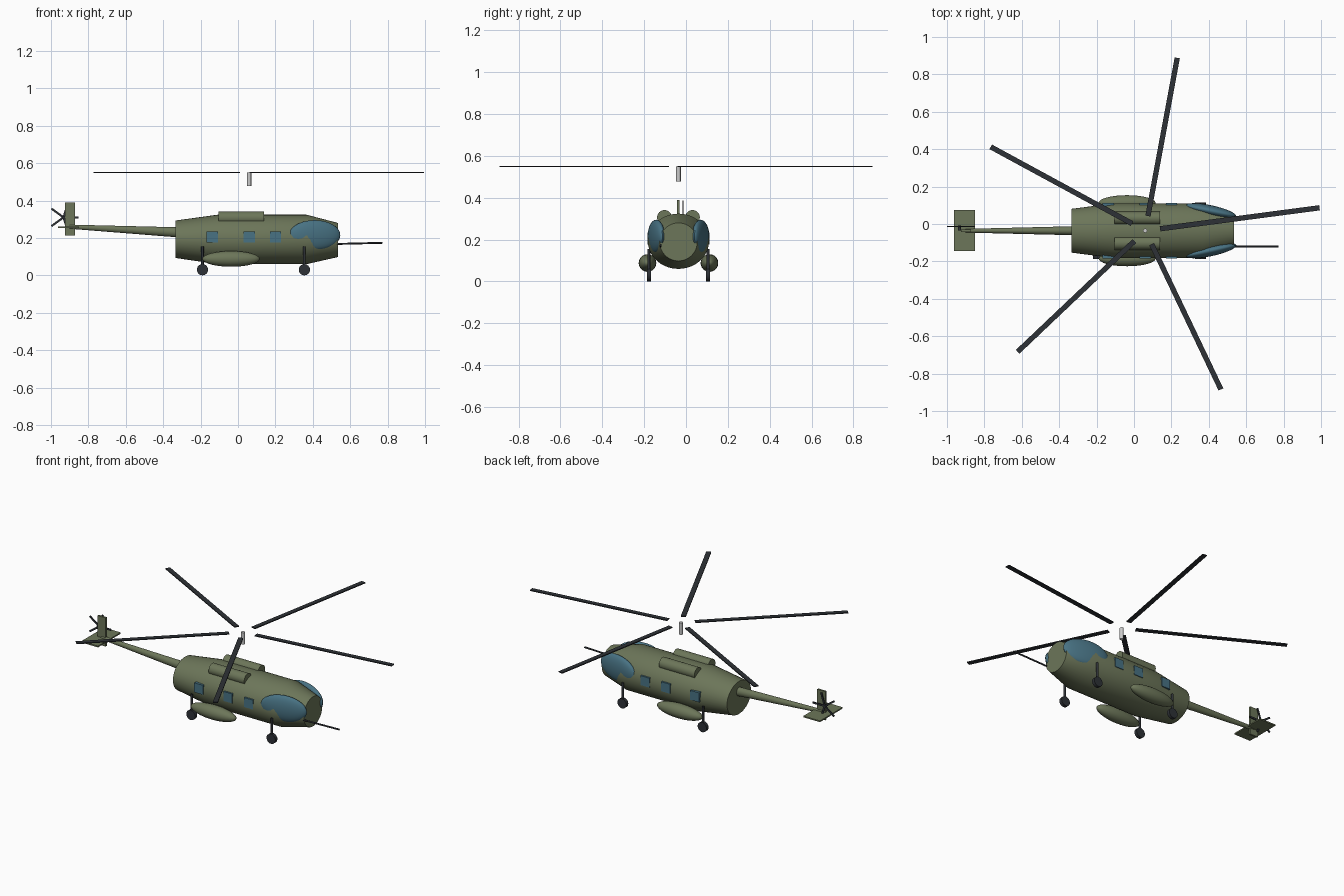
import bpy, bmesh
from math import sin, cos, pi, radians
from mathutils import Matrix, Vector

if "Cube" in bpy.data.objects:
    bpy.data.objects.remove(bpy.data.objects["Cube"])

YC = -0.036  # centre line of the airframe


def mat(name, rgb):
    m = bpy.data.materials.new(name)
    m.diffuse_color = (*rgb, 1)
    m.use_nodes = True
    m.node_tree.nodes["Principled BSDF"].inputs["Base Color"].default_value = m.diffuse_color
    return m


GREEN = mat("green_paint", (0.15, 0.18, 0.10))
GLASS = mat("blue_glass", (0.065, 0.17, 0.23))
DARK = mat("dark_metal", (0.027, 0.031, 0.037))


def finish(name, bm, material, smooth=True):
    bmesh.ops.recalc_face_normals(bm, faces=bm.faces[:])
    me = bpy.data.meshes.new(name)
    bm.to_mesh(me)
    bm.free()
    ob = bpy.data.objects.new(name, me)
    bpy.context.collection.objects.link(ob)
    if material:
        me.materials.append(material)
    if smooth:
        bpy.ops.object.select_all(action='DESELECT')
        ob.select_set(True)
        bpy.context.view_layer.objects.active = ob
        bpy.ops.object.shade_smooth_by_angle(angle=radians(35))
    return ob


def box(name, loc, size, material, rot=Matrix()):
    bm = bmesh.new()
    m = rot @ Matrix.Translation(loc) @ Matrix.Diagonal((*size, 1))
    bmesh.ops.create_cube(bm, size=1, matrix=m)
    return finish(name, bm, material, False)


def rod(name, a, b, r1, r2, material, seg=24):
    a, b = Vector(a), Vector(b)
    d = b - a
    m = Matrix.Translation((a + b) / 2) @ d.to_track_quat('Z', 'Y').to_matrix().to_4x4()
    bm = bmesh.new()
    bmesh.ops.create_cone(bm, cap_ends=True, segments=seg, radius1=r1, radius2=r2,
                          depth=d.length, matrix=m)
    return finish(name, bm, material)


def ellipsoid(name, loc, radii, material, yaw=0):
    bm = bmesh.new()
    m = Matrix.Translation(loc) @ Matrix.Rotation(yaw, 4, 'Z') @ Matrix.Diagonal((*radii, 1))
    bmesh.ops.create_uvsphere(bm, u_segments=32, v_segments=20, radius=1, matrix=m)
    return finish(name, bm, material)


def loft_x(name, stations, material, seg=40):
    """Elliptic sections along x: (x, z, half width, half height)."""
    bm = bmesh.new()
    rings = [[bm.verts.new((x, YC + ry * cos(2 * pi * i / seg), z + rz * sin(2 * pi * i / seg)))
              for i in range(seg)] for x, z, ry, rz in stations]
    for p, q in zip(rings, rings[1:]):
        for i in range(seg):
            j = (i + 1) % seg
            bm.faces.new((p[i], p[j], q[j], q[i]))
    bm.faces.new(rings[0])
    bm.faces.new(rings[-1])
    return finish(name, bm, material)


# Fuselage and tail boom
loft_x("fuselage", [(-0.335, 0.193, 0.117, 0.100), (-0.11, 0.192, 0.146, 0.132),
                    (0.367, 0.192, 0.146, 0.132), (0.535, 0.189, 0.090, 0.091)], GREEN)
loft_x("tail_boom", [(-0.32, 0.230, 0.024, 0.027), (-0.90, 0.260, 0.010, 0.011)], GREEN)

# Tail fin and stabiliser
box("tail_fin", (-0.898, YC, 0.302), (0.055, 0.012, 0.176), GREEN)
box("tail_stabiliser", (-0.907, YC + 0.002, 0.257), (0.113, 0.22, 0.008), GREEN)

# Parts repeated on both sides
for s, side in ((-1, "right"), (1, "left")):
    y = lambda d: YC + s * d
    rod(f"engine_{side}", (-0.103, y(0.067), 0.306), (0.138, y(0.067), 0.306),
        0.035, 0.035, GREEN, 32)
    ellipsoid(f"sponson_{side}", (-0.037, y(0.148), 0.088), (0.153, 0.042, 0.042), GREEN)
    ellipsoid(f"cockpit_window_{side}", (0.41, y(0.106), 0.215), (0.14, 0.03, 0.08),
              GLASS, -s * radians(12))
    for i, x in enumerate((-0.138, 0.06, 0.20)):
        box(f"cabin_window_{side}_{i}", (x, y(0.135), 0.205), (0.06, 0.028, 0.058), GLASS)
    for x, end in ((-0.19, "rear"), (0.355, "front")):
        rod(f"{end}_strut_{side}", (x, y(0.1415), 0.03), (x, y(0.1415), 0.155),
            0.007, 0.007, DARK, 12)
        rod(f"{end}_wheel_{side}", (x, y(0.1315), 0.03), (x, y(0.1515), 0.03),
            0.03, 0.03, DARK, 24)

# Refuelling probe
rod("nose_probe", (0.42, YC - 0.085, 0.165), (0.773, YC - 0.085, 0.174),
    0.005, 0.005, DARK, 12)

# Main rotor
rod("rotor_mast", (0.06, YC, 0.478), (0.06, YC, 0.55), 0.011, 0.011, None)
for i in range(5):
    rot = Matrix.Translation((0.06, YC, 0.549)) @ Matrix.Rotation(radians(7.5 + 72 * i), 4, 'Z')
    box(f"rotor_blade_{i}", (0.51, 0, 0), (0.86, 0.028, 0.006), DARK, rot)

# Tail rotor
TR = Vector((-0.933, -0.014, 0.31))
rod("tail_rotor_hub", TR + Vector((0, -0.02, 0)), TR + Vector((0, 0.005, 0)),
    0.008, 0.008, DARK, 16)
for i in range(5):
    rot = Matrix.Translation(TR) @ Matrix.Rotation(radians(72 * i), 4, 'Y')
    box(f"tail_rotor_blade_{i}", (0.04, 0, 0), (0.08, 0.005, 0.011), DARK, rot)
